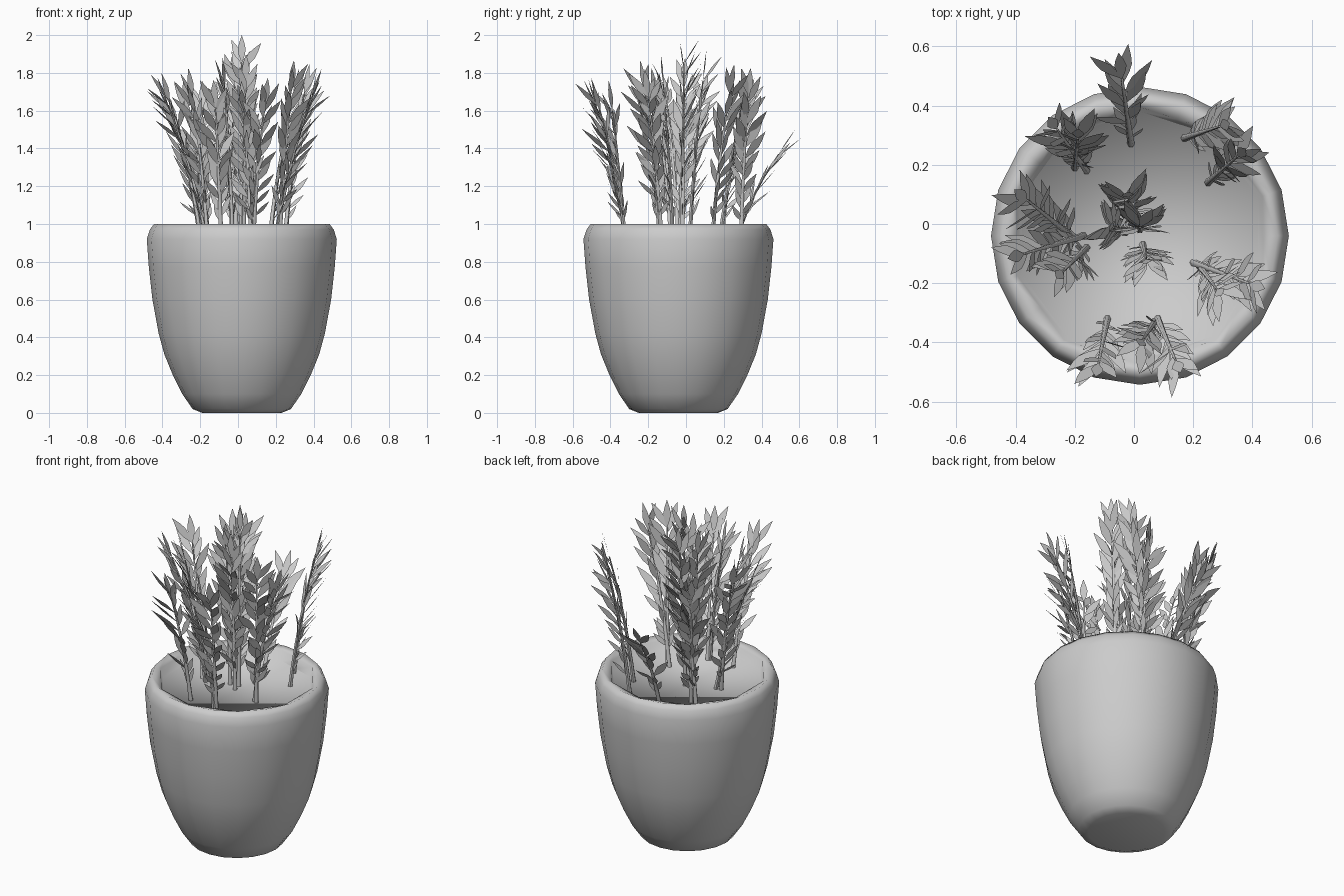
import bpy, bmesh, math, random
from mathutils import Vector

if "Cube" in bpy.data.objects:
    bpy.data.objects.remove(bpy.data.objects["Cube"])

random.seed(7)
CX, CY = 0.02, -0.04
SIDES = 20


def finish(bm, name, smooth_angle=None):
    me = bpy.data.meshes.new(name)
    bm.to_mesh(me)
    bm.free()
    ob = bpy.data.objects.new(name, me)
    bpy.context.collection.objects.link(ob)
    if smooth_angle:
        bpy.ops.object.select_all(action='DESELECT')
        bpy.context.view_layer.objects.active = ob
        ob.select_set(True)
        bpy.ops.object.shade_smooth_by_angle(angle=math.radians(smooth_angle))
    return ob


def ring(bm, r, z, decagon):
    # decagon rings keep every even vertex on the chord of its neighbours
    vs = []
    for k in range(SIDES):
        a = 2 * math.pi * k / SIDES
        q = r * math.cos(math.pi / 10) if decagon and k % 2 == 0 else r
        vs.append(bm.verts.new((CX + q * math.cos(a), CY + q * math.sin(a), z)))
    return vs


def bridge(bm, a, b):
    n = len(a)
    for i in range(n):
        bm.faces.new((a[i], a[(i + 1) % n], b[(i + 1) % n], b[i]))


# pot: lathed wall, rolled rim, inner lip closed by the soil, all smooth
profile = [(0.21, 0.005, 0), (0.26, 0.02, 0), (0.315, 0.1, 0), (0.365, 0.2, 0),
           (0.41, 0.31, 0), (0.44, 0.42, 0), (0.473, 0.6, 0), (0.492, 0.77, 0),
           (0.503, 0.92, 0), (0.487, 0.97, 0), (0.465, 1.0, 0),
           (0.435, 0.985, 1), (0.42, 0.93, 1)]
bm = bmesh.new()
rings = [ring(bm, *p) for p in profile]
for a, b in zip(rings, rings[1:]):
    bridge(bm, a, b)
bm.faces.new(list(reversed(rings[0])))
bm.faces.new(rings[-1][1::2])
for i in range(0, SIDES, 2):
    bm.faces.new((rings[-1][i - 1], rings[-1][i], rings[-1][i + 1]))
for v in rings[0]:
    v.co.z = 0
finish(bm, "pot", 100)


def add_stem(bm, pts, radius):
    prev = None
    for i, p in enumerate(pts):
        r = radius * (1 - 0.7 * i / (len(pts) - 1))
        cur = [bm.verts.new(p + Vector((r * math.cos(a), r * math.sin(a), 0)))
               for a in (math.pi / 3 * k for k in range(6))]
        if prev:
            bridge(bm, prev, cur)
        else:
            bm.faces.new(list(reversed(cur)))
        prev = cur
    bm.faces.new(prev)


def add_leaf(bm, base, direction, across, length, width):
    d = direction.normalized()
    w = (across - d * across.dot(d)).normalized()
    shape = [(0, 0), (0.3, 0.38), (0.5, 0.5), (0.72, 0.34), (1, 0),
             (0.72, -0.34), (0.5, -0.5), (0.3, -0.38)]
    bm.faces.new([bm.verts.new(base + d * (length * t) + w * (width * s))
                  for t, s in shape])


# stems: base x, y then tip x, y, z
plants = [
    (-0.01, 0.27, -0.04, 0.49, 1.37),
    (-0.16, 0.18, -0.26, 0.32, 1.62),
    (-0.20, 0.19, -0.19, 0.29, 1.60),
    (0.17, 0.29, 0.29, 0.33, 1.67),
    (0.25, 0.14, 0.35, 0.23, 1.69),
    (0.20, -0.13, 0.39, -0.20, 1.67),
    (0.22, -0.14, 0.28, -0.22, 1.71),
    (-0.09, -0.32, -0.12, -0.47, 1.61),
    (0.08, -0.32, 0.14, -0.46, 1.62),
    (0.07, -0.33, 0.03, -0.39, 1.60),
    (-0.17, -0.04, -0.37, -0.10, 1.63),
    (-0.20, -0.05, -0.36, 0.08, 1.65),
    (-0.16, -0.08, -0.24, -0.16, 1.67),
    (-0.01, 0.02, -0.02, 0.09, 1.76),
    (-0.03, -0.03, -0.07, -0.01, 1.72),
    (0.03, -0.07, 0.04, -0.12, 1.74),
    (0.02, -0.02, 0.02, -0.01, 1.85),
]
stems, leaves = bmesh.new(), bmesh.new()
for bx, by, tx, ty, tz in plants:
    b, t = Vector((bx, by, 0.925)), Vector((tx, ty, tz))
    c = Vector((bx + (tx - bx) * 0.3, by + (ty - by) * 0.3, 0.925 + (tz - 0.925) * 0.5))

    def point(u):
        return b * (1 - u) ** 2 + c * (2 * u * (1 - u)) + t * u * u

    add_stem(stems, [point(i / 6) for i in range(7)], 0.013)
    lean = Vector((tx - bx, ty - by, 0))
    out = lean.normalized() if lean.length > 0.02 else Vector((0, 1, 0))
    side = Vector((-out.y, out.x, 0))

    # leaves alternate left and right, fanning outward with faces turned inward
    n = max(16, int((tz - 0.925) * 31))
    for i in range(n):
        u = 0.12 + 0.88 * i / (n - 1)
        tang = (point(min(u + 0.02, 1.02)) - point(u - 0.02)).normalized()
        s = 1 if i % 2 else -1
        d = (tang + side * (s * random.uniform(0.25, 0.8))
             + out * random.uniform(-0.2, 0.75))
        length = (0.10 + 0.085 * min(1, u * 1.7)) * random.uniform(0.85, 1.12)
        if u > 0.85:
            length *= 0.9
        across = side + out * random.uniform(-0.3, 0.3) - tang * 0.3 * s
        add_leaf(leaves, point(u), d, across, length, length * 0.25)
    # upright tip leaf
    tang = (point(1) - point(0.9)).normalized()
    add_leaf(leaves, t, tang, side, 2.0 - tz if tz > 1.8 else 0.16, 0.042)

finish(stems, "stems", 60)
finish(leaves, "leaves")
